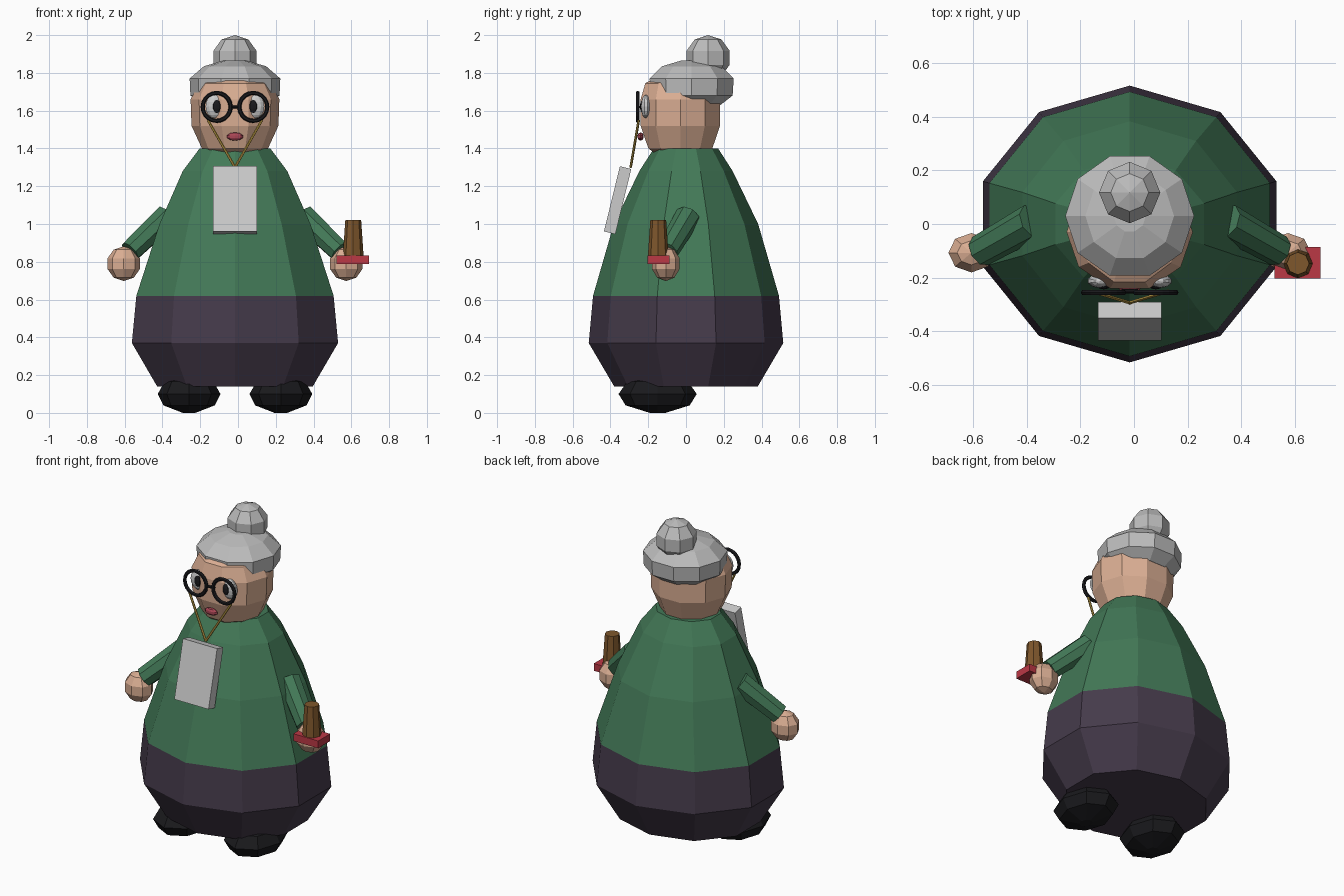
import bpy, bmesh, math
from mathutils import Vector

if "Cube" in bpy.data.objects:
    bpy.data.objects.remove(bpy.data.objects["Cube"])

CX = -0.016  # the figure's own symmetry line

mats = {}
def mat(name, rgb):
    m = bpy.data.materials.new(name)
    m.diffuse_color = (*rgb, 1)
    m.use_nodes = True
    m.node_tree.nodes["Principled BSDF"].inputs["Base Color"].default_value = m.diffuse_color
    mats[name] = m
mat("green", (0.055, 0.19, 0.095))
mat("plum", (0.06, 0.043, 0.07))
mat("skin", (0.70, 0.42, 0.29))
mat("grey_hair", (0.5, 0.5, 0.5))
mat("black", (0.01, 0.01, 0.012))
mat("white", (0.85, 0.85, 0.83))
mat("gold", (0.5, 0.33, 0.06))
mat("red", (0.5, 0.04, 0.06))
mat("lip", (0.40, 0.06, 0.09))
mat("brown", (0.21, 0.095, 0.025))

def finish(ob, name, material):
    ob.name = name
    ob.data.materials.append(mats[material])
    return ob

def loft(name, material, x, y, rings, n, start=0.0):
    """Capped stack of n-sided ellipses; ring = (z, rx, ry)."""
    bm = bmesh.new()
    loops = []
    for z, rx, ry in rings:
        angs = [start + 2 * math.pi * i / n for i in range(n)]
        loops.append([bm.verts.new((x + rx * math.cos(a), y + ry * math.sin(a), z)) for a in angs])
    for lo, hi in zip(loops, loops[1:]):
        for i in range(n):
            j = (i + 1) % n
            bm.faces.new((lo[i], lo[j], hi[j], hi[i]))
    bm.faces.new(loops[0][::-1])
    bm.faces.new(loops[-1])
    me = bpy.data.meshes.new(name)
    bm.to_mesh(me)
    bm.free()
    ob = bpy.data.objects.new(name, me)
    bpy.context.collection.objects.link(ob)
    return finish(ob, name, material)

def ball(name, material, loc, size, seg=8, rings=5):
    bpy.ops.mesh.primitive_uv_sphere_add(segments=seg, ring_count=rings, radius=1, location=loc)
    ob = bpy.context.object
    ob.scale = size
    return finish(ob, name, material)

def rod(name, material, a, b, r1, r2, n=8):
    a, b = Vector(a), Vector(b)
    d = b - a
    bpy.ops.mesh.primitive_cone_add(vertices=n, radius1=r1, radius2=r2, depth=d.length, location=(a + b) / 2)
    ob = bpy.context.object
    ob.rotation_euler = d.to_track_quat('Z', 'Y').to_euler()
    return finish(ob, name, material)

def box(name, material, loc, size, tilt=0.0):
    bpy.ops.mesh.primitive_cube_add(size=1, location=loc)
    ob = bpy.context.object
    ob.scale = size
    ob.rotation_euler.x = tilt
    return finish(ob, name, material)

# Skirt and jumper
Q = math.pi / 2
loft("skirt", "plum", CX, 0, [(0.14, 0.433, 0.38), (0.37, 0.574, 0.515), (0.62, 0.549, 0.492)], 10, Q)
loft("jumper", "green", CX, 0, [(0.62, 0.549, 0.492), (1.0, 0.42, 0.382), (1.28, 0.291, 0.247),
                                (1.40, 0.197, 0.17)], 10, Q)

# Head, hair and bun
loft("head", "skin", CX, -0.03, [(1.36, 0.12, 0.12), (1.40, 0.175, 0.178), (1.52, 0.230, 0.221),
                                 (1.66, 0.235, 0.221), (1.745, 0.19, 0.195), (1.78, 0.13, 0.13)], 10)
loft("hair", "grey_hair", CX, 0.03, [(1.63, 0.17, 0.16), (1.68, 0.236, 0.228), (1.77, 0.24, 0.234),
                                     (1.835, 0.165, 0.165), (1.865, 0.06, 0.06)], 10)
ball("bun", "grey_hair", (CX, 0.117, 1.88), (0.12, 0.12, 0.12))

# Mouth
ball("mouth", "lip", (CX, -0.24, 1.463), (0.044, 0.017, 0.022))

# Glasses bridge
rod("glasses_bridge", "black", (CX - 0.03, -0.25, 1.62), (CX + 0.03, -0.25, 1.62), 0.008, 0.008)

for s, side in ((-1, "left"), (1, "right")):
    def P(x, y, z):
        return (CX + s * x, y, z)
    # Eyes and lenses
    ball(side + "_eye", "white", P(0.108, -0.212, 1.622), (0.05, 0.027, 0.062), 10, 8)
    ball(side + "_pupil", "black", P(0.097, -0.232, 1.622), (0.025, 0.012, 0.035))
    bpy.ops.mesh.primitive_torus_add(major_segments=20, minor_segments=6, major_radius=0.074,
                                     minor_radius=0.011, location=P(0.097, -0.255, 1.62),
                                     rotation=(Q, 0, 0))
    finish(bpy.context.object, side + "_glasses_rim", "black")
    # Cord from the glasses to the notepad
    rod(side + "_cord", "gold", P(0.143, -0.25, 1.55), P(0, -0.293, 1.30), 0.007, 0.007, 6)
    # Arm, cuff and hand
    rod(side + "_sleeve", "green", P(0.36, 0.01, 1.04), P(0.555, -0.10, 0.855), 0.068, 0.06)
    ball(side + "_hand", "skin", P(0.589, -0.107, 0.79), (0.09, 0.077, 0.092))
    # Shoe
    profile = [(0.0, 0.2), (0.04, 0.82), (0.10, 1.0), (0.165, 0.78), (0.2, 0.3)]
    loft(side + "_shoe", "black", CX + s * 0.243, -0.15,
         [(z, 0.166 * k, 0.207 * k) for z, k in profile], 8)

# Notepad hanging on the cord
box("notepad", "white", (CX, -0.362, 1.126), (0.235, 0.062, 0.355), -0.24)

# Hand stamp
box("stamp_base", "red", (0.608, -0.145, 0.812), (0.171, 0.117, 0.045))
rod("stamp_handle", "brown", (0.61, -0.147, 0.83), (0.61, -0.147, 1.02), 0.055, 0.042)
